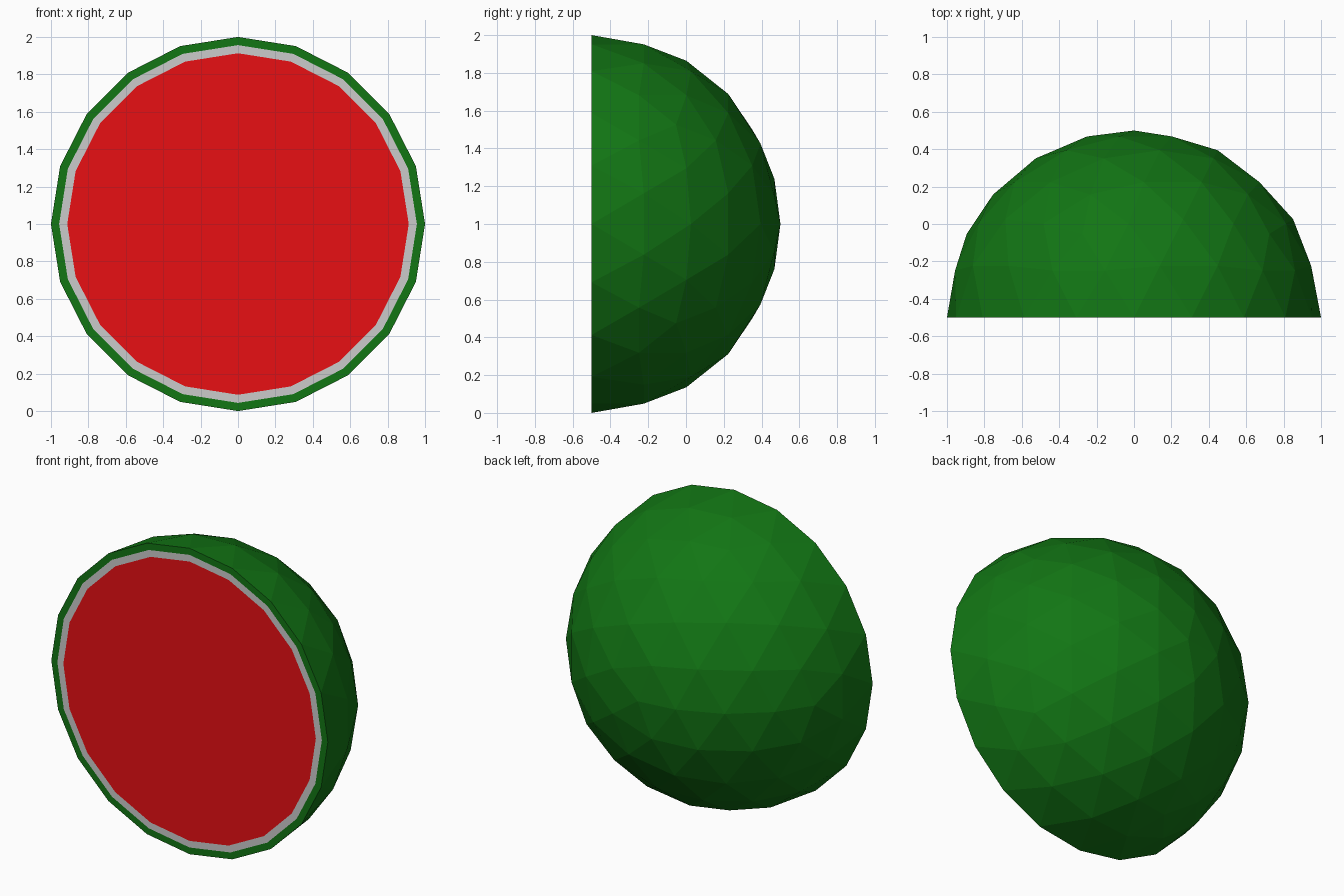
import bpy, bmesh
from math import radians
from mathutils import Matrix

if "Cube" in bpy.data.objects:
    bpy.data.objects.remove(bpy.data.objects["Cube"])


def material(name, rgb):
    m = bpy.data.materials.new(name)
    m.diffuse_color = (*rgb, 1)
    m.use_nodes = True
    m.node_tree.nodes["Principled BSDF"].inputs["Base Color"].default_value = m.diffuse_color
    return m


# Low-poly sphere cut in half at its 20-sided equator
bm = bmesh.new()
bmesh.ops.create_icosphere(bm, subdivisions=3, radius=1)
bmesh.ops.delete(bm, geom=[v for v in bm.verts if v.co.z > 0.01], context='VERTS')

# Flat cut face
rim = [e for e in bm.edges if e.is_boundary]
cap = bmesh.ops.contextual_create(bm, geom=rim)['faces'][0]
bmesh.ops.recalc_face_normals(bm, faces=bm.faces[:])

# Rind edge, pale ring and flesh, inset one inside the other
bmesh.ops.inset_region(bm, faces=[cap], thickness=0.043, use_even_offset=True)
ring = bmesh.ops.inset_region(bm, faces=[cap], thickness=0.043, use_even_offset=True)
for f in ring['faces']:
    f.material_index = 1
cap.material_index = 2

# Turn the cut to the front and stand the half on the ground
bm.transform(Matrix.Translation((0, -0.5, 1)) @ Matrix.Rotation(radians(90), 4, 'X'))

mesh = bpy.data.meshes.new("melon_half")
bm.to_mesh(mesh)
bm.free()
mesh.materials.append(material("rind_green", (0.006, 0.18, 0.007)))
mesh.materials.append(material("pith_white", (0.8, 0.8, 0.8)))
mesh.materials.append(material("flesh_red", (0.81, 0.005, 0.007)))
bpy.context.collection.objects.link(bpy.data.objects.new("melon_half", mesh))
